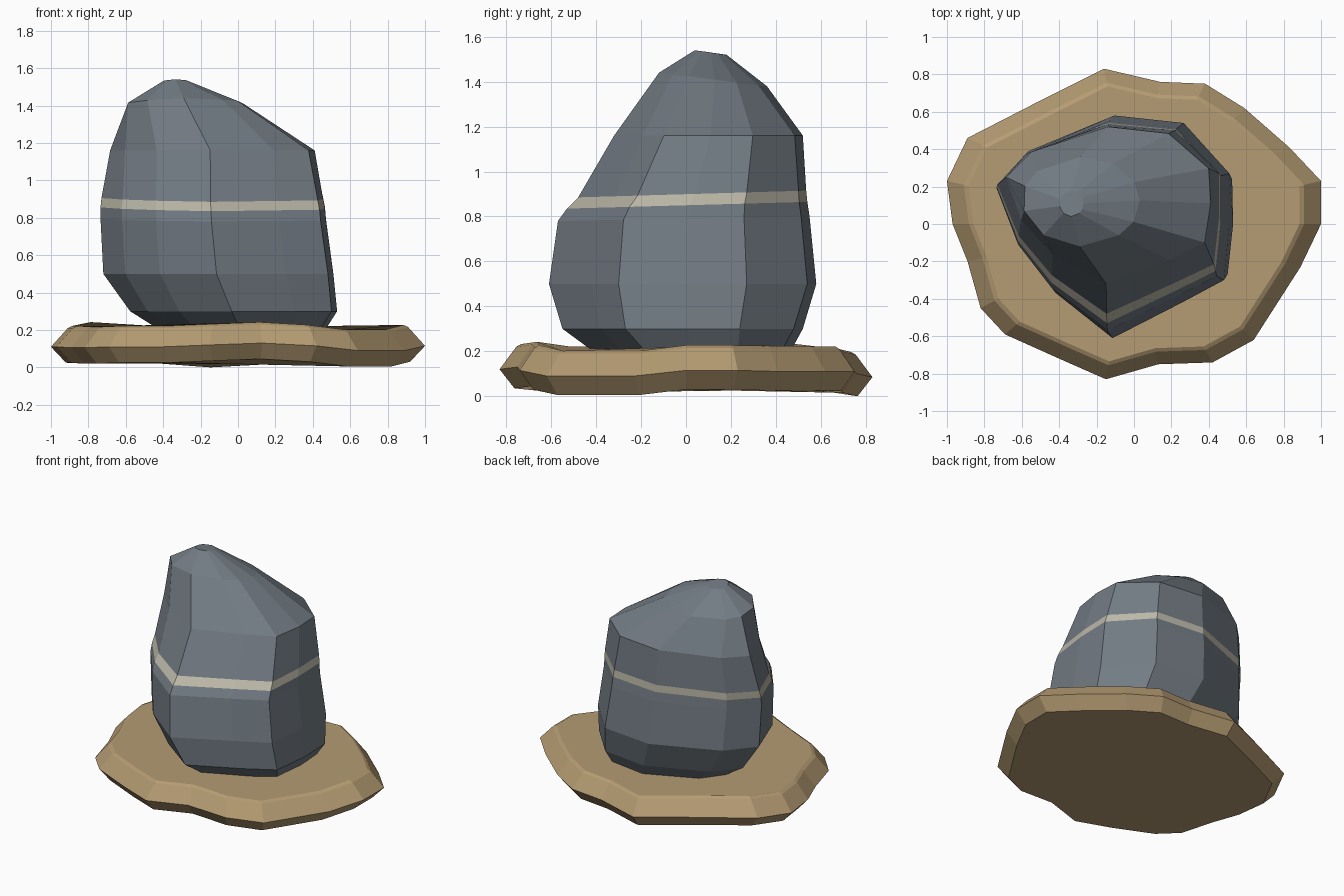
import bpy, bmesh
from math import hypot

if "Cube" in bpy.data.objects:
    bpy.data.objects.remove(bpy.data.objects["Cube"])


def material(name, rgb):
    m = bpy.data.materials.new(name)
    m.diffuse_color = (*rgb, 1)
    m.use_nodes = True
    m.node_tree.nodes["Principled BSDF"].inputs["Base Color"].default_value = m.diffuse_color
    return m


def loft(name, rings, mats, banded=()):
    """Skin a stack of equal-length rings, cap both ends, flat shaded."""
    bm = bmesh.new()
    loops = [[bm.verts.new(p) for p in ring] for ring in rings]
    n = len(loops[0])
    for k, (a, b) in enumerate(zip(loops, loops[1:])):
        for i in range(n):
            j = (i + 1) % n
            f = bm.faces.new((a[i], a[j], b[j], b[i]))
            f.material_index = 1 if k in banded else 0
    bm.faces.new(loops[0][::-1])
    bm.faces.new(loops[-1])
    bmesh.ops.recalc_face_normals(bm, faces=bm.faces)
    me = bpy.data.meshes.new(name)
    bm.to_mesh(me)
    bm.free()
    for m in mats:
        me.materials.append(m)
    ob = bpy.data.objects.new(name, me)
    bpy.context.collection.objects.link(ob)
    return ob


sand = material("sand", (0.46, 0.33, 0.17))
stone = material("stone", (0.17, 0.20, 0.23))
vein = material("vein", (0.50, 0.48, 0.39))

# Sandy base: irregular outline (x, y, height wave), bevelled rim
base = [(1, 0, .005), (1, .23, .005), (.83, .41, 0), (.59, .62, 0), (.38, .75, 0),
        (.14, .76, -.01), (-.16, .83, -.025), (-.52, .65, 0), (-.89, .46, .02),
        (-1, .23, 0), (-.97, 0, 0), (-.89, -.2, -.005), (-.82, -.45, -.005),
        (-.69, -.59, 0), (-.4, -.72, 0), (-.15, -.83, .01), (.13, -.75, .02),
        (.42, -.74, .005), (.64, -.62, -.02), (.89, -.23, -.02)]
levels = [(.92, .025), (1, .11), (.91, .21), (.885, .222)]
loft("sand_base", [[(x * s, y * s, z + w) for x, y, w in base] for s, z in levels], [sand])

# Boulder: one angular outline fitted to each level's extents, rounder upwards
outline = [(.53, 0), (.53, .27), (.28, .54), (-.1, .58), (-.57, .39), (-.73, .2),
           (-.61, -.12), (-.42, -.37), (-.11, -.61), (.27, -.42), (.5, -.3)]
unit = [((x + .1) / .63, (y + .015) / .595) for x, y in outline]


def rock_ring(x0, x1, y0, y1, z, tilt, rounding):
    ring = []
    for u, v in unit:
        r = hypot(u, v)
        k = 1 + rounding * (1 / r - 1)
        ring.append(((x0 + x1) / 2 + u * k * (x1 - x0) / 2,
                     (y0 + y1) / 2 + v * k * (y1 - y0) / 2, z + tilt * v))
    return ring


# x min, x max, y min, y max, z, tilt, rounding
rock = [(-.41, .46, -.40, .46, .19, 0, .3),
        (-.58, .53, -.55, .52, .30, 0, .1),
        (-.72, .51, -.61, .58, .50, 0, 0),
        (-.735, .47, -.57, .55, .79, .01, 0),
        (-.735, .465, -.53, .54, .85, .015, 0),
        (-.73, .455, -.48, .535, .90, .015, 0),
        (-.69, .41, -.32, .52, 1.16, 0, .2),
        (-.60, .03, -.12, .36, 1.41, -.03, .9),
        (-.40, -.27, .04, .18, 1.53, -.01, 1)]
loft("boulder", [rock_ring(*r) for r in rock], [stone, vein], banded=(4,))
